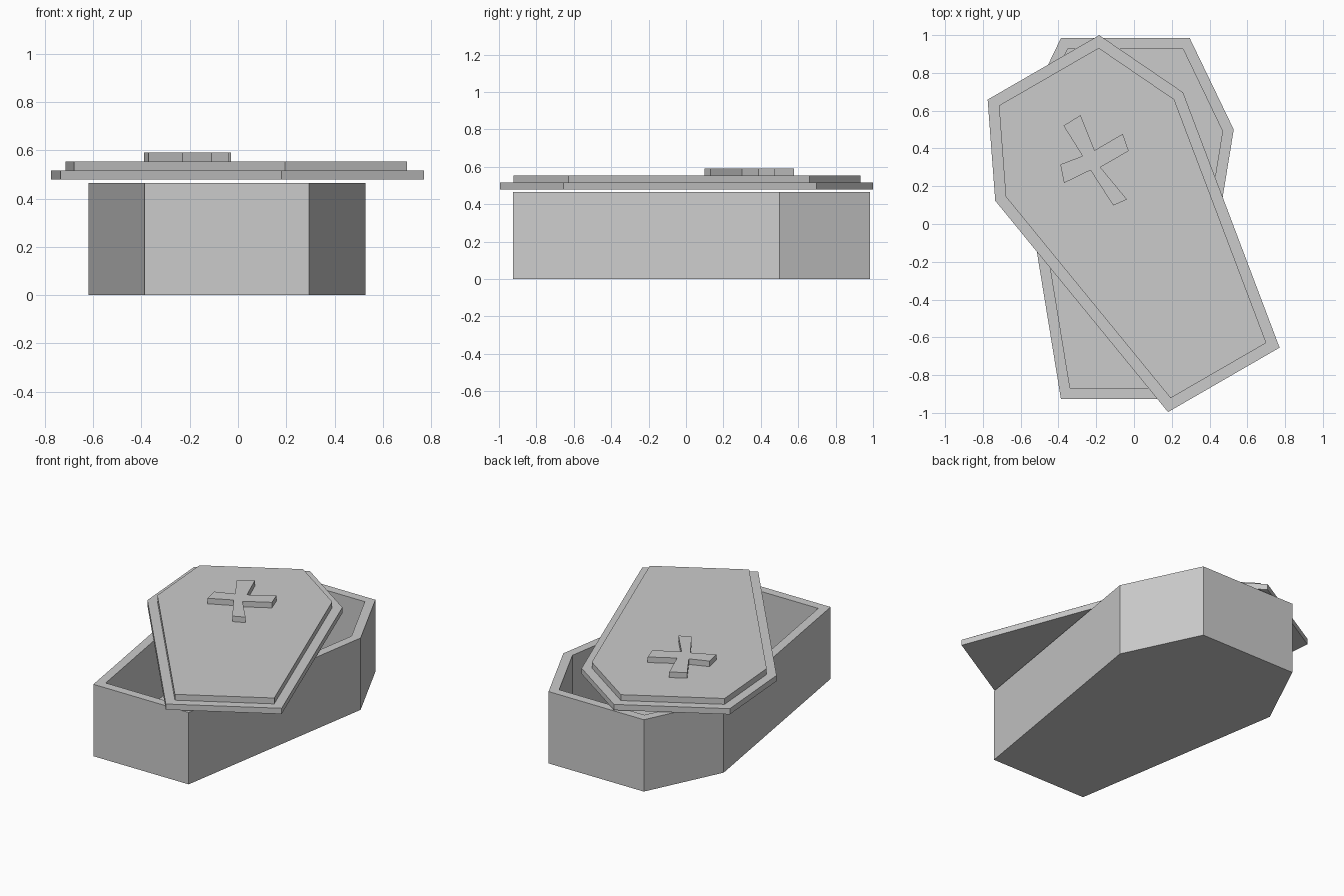
import bpy, bmesh, math
from mathutils import Vector

if "Cube" in bpy.data.objects:
    bpy.data.objects.remove(bpy.data.objects["Cube"])


def inset(points, d):
    """Offset a counter-clockwise outline inward by distance d (mitred)."""
    pts = [Vector(p) for p in points]
    out = []
    for i, p in enumerate(pts):
        a = (p - pts[i - 1]).normalized()
        b = (pts[(i + 1) % len(pts)] - p).normalized()
        na, nb = Vector((-a.y, a.x)), Vector((-b.y, b.x))
        out.append(p + (na + nb) * d / (1 + na.dot(nb)))
    return out


def loft(name, loops, location=(0, 0, 0), angle=0):
    """Skin a sequence of (outline, z) loops and cap both ends."""
    bm = bmesh.new()
    rings = [[bm.verts.new((p[0], p[1], z)) for p in pts] for pts, z in loops]
    for lo, hi in zip(rings, rings[1:]):
        n = len(lo)
        for i in range(n):
            j = (i + 1) % n
            bm.faces.new((lo[i], lo[j], hi[j], hi[i]))
    bm.faces.new(rings[0][::-1])
    bm.faces.new(rings[-1])
    bmesh.ops.recalc_face_normals(bm, faces=bm.faces)
    mesh = bpy.data.meshes.new(name)
    bm.to_mesh(mesh)
    bm.free()
    ob = bpy.data.objects.new(name, mesh)
    ob.location = location
    ob.rotation_euler.z = angle
    bpy.context.collection.objects.link(ob)
    return ob


# Shared coffin outline, half mirrored to the other side
half = [(0.341, -0.955), (0.574, 0.471), (0.341, 0.955)]
outline = half + [(-x, y) for x, y in reversed(half)]
inner = inset(outline, 0.057)

# Hollow box
loft("coffin_box",
     [(outline, 0), (outline, 0.465), (inner, 0.465), (inner, 0.057)],
     (-0.046, 0.029, 0))

# Stepped lid, turned askew
loft("coffin_lid",
     [(outline, 0.479), (outline, 0.516), (inner, 0.516), (inner, 0.554)],
     (-0.002, 0.002, 0), math.radians(30))

# Crooked raised cross, in the lid's turned frame
cross = [(-0.063, 0.637), (-0.056, 0.448), (-0.180, 0.468), (-0.212, 0.373),
         (-0.057, 0.362), (-0.046, 0.140), (0.033, 0.131), (-0.004, 0.349),
         (0.169, 0.349), (0.187, 0.443), (0.014, 0.442), (0.043, 0.641)]
loft("lid_cross", [(cross, 0.554), (cross, 0.59)], (0, 0, 0), math.radians(30))
